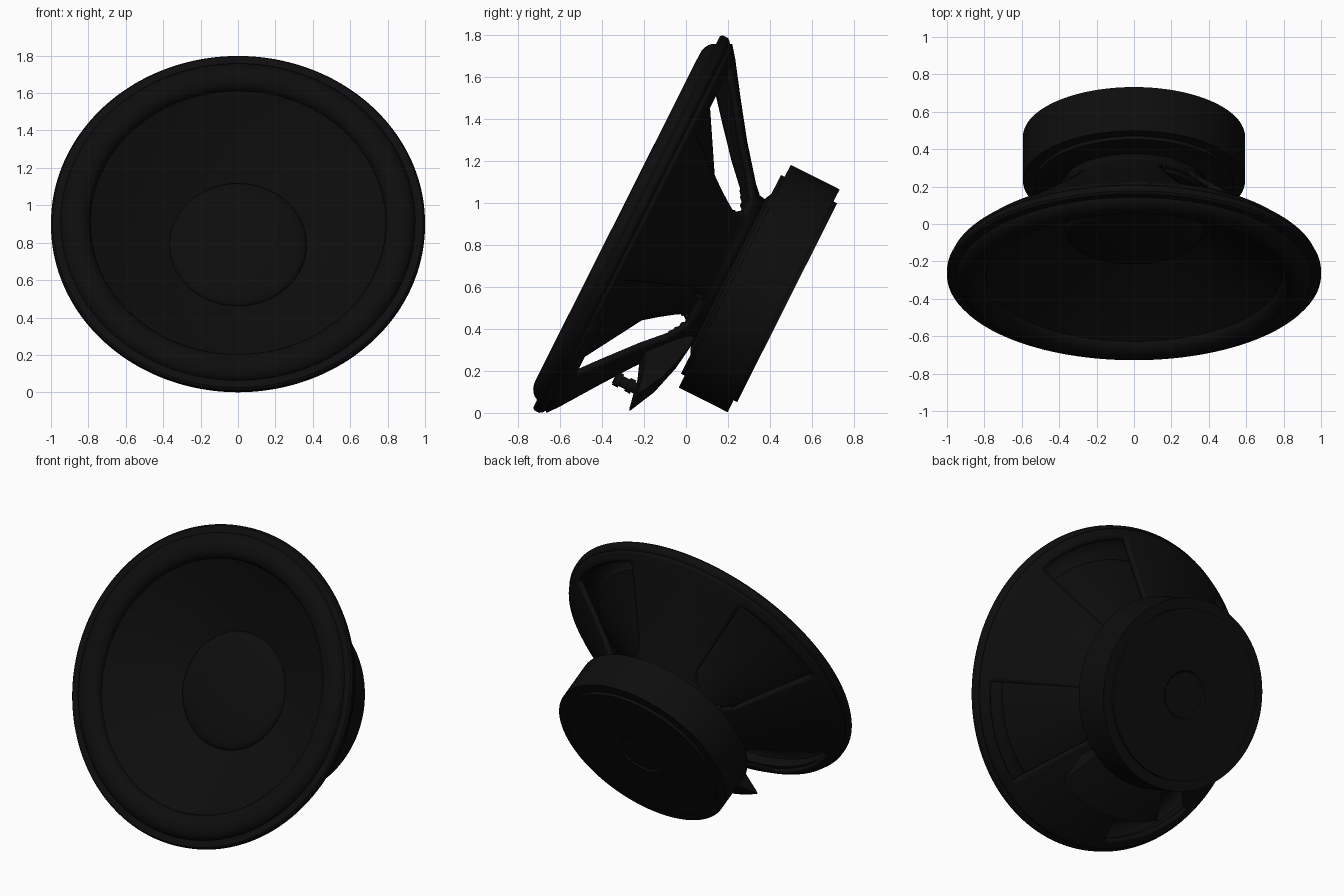
import bpy, bmesh, math
from mathutils import Vector

if "Cube" in bpy.data.objects:
    bpy.data.objects.remove(bpy.data.objects["Cube"])

black = bpy.data.materials.new("soft_black")
black.use_nodes = True
colour = (0.004, 0.004, 0.004, 1)
black.diffuse_color = colour
black.node_tree.nodes["Principled BSDF"].inputs["Base Color"].default_value = colour

# Parts are modelled around a local axis (+z = front), then tilted together
TILT = math.radians(63.3)
CENTRE = Vector((0, 0.308, 0.613))
STEPS = 180


def finish(name, bm, angle=35):
    bmesh.ops.remove_doubles(bm, verts=bm.verts, dist=1e-5)
    bmesh.ops.recalc_face_normals(bm, faces=bm.faces)
    mesh = bpy.data.meshes.new(name)
    bm.to_mesh(mesh)
    bm.free()
    mesh.shade_smooth()
    mesh.set_sharp_from_angle(angle=math.radians(angle))
    mesh.materials.append(black)
    ob = bpy.data.objects.new(name, mesh)
    bpy.context.collection.objects.link(ob)
    ob.rotation_euler.x = TILT
    ob.location = CENTRE
    return ob


def lathe(name, profile, closed=True, start=0, sweep=360, skip=None):
    """Turn a (radius, height) profile round the axis; angle 0 is up."""
    bm = bmesh.new()
    full = sweep == 360
    steps = STEPS * sweep // 360
    rings = []
    for i in range(steps if full else steps + 1):
        t = math.radians(start + sweep * i / steps)
        rings.append([bm.verts.new((r * math.sin(t), r * math.cos(t), h))
                      for r, h in profile])
    n = len(profile)
    for i in range(steps):
        a, b = rings[i], rings[(i + 1) % len(rings)]
        for j in range(n if closed else n - 1):
            k = (j + 1) % n
            mid = start + sweep * (i + 0.5) / steps
            if skip and skip(mid, (profile[j][0] + profile[k][0]) / 2):
                continue
            bm.faces.new((a[j], a[k], b[k], b[j]))
    if not full:
        bm.faces.new(rings[0])
        bm.faces.new(rings[-1])
    # Collapse faces that touch the axis
    bmesh.ops.dissolve_degenerate(bm, dist=1e-5, edges=bm.edges)
    return finish(name, bm)


def arc(r0, r1, base, height, steps=12):
    """Half-round bump between two radii."""
    mid, half = (r0 + r1) / 2, (r1 - r0) / 2
    return [(mid - half * math.cos(math.pi * i / steps),
             base + height * math.sin(math.pi * i / steps))
            for i in range(steps + 1)]


# Outer mounting rim
lathe("basket_rim", [(0.92, 0.60), (0.97, 0.598), (0.99, 0.61), (1.0, 0.625),
                     (1.0, 0.65), (0.99, 0.662), (0.92, 0.662)])

# Basket wall with four windows between broad arms
key = [(0.975, 0.605), (0.92, 0.562), (0.76, 0.452), (0.595, 0.335),
       (0.43, 0.204), (0.385, 0.159), (0.375, 0.11)]
wall = [key[0]]
for (r0, h0), (r1, h1) in zip(key, key[1:]):
    parts = max(1, round((r0 - r1) / 0.02))
    wall += [(r0 + (r1 - r0) * i / parts, h0 + (h1 - h0) * i / parts)
             for i in range(1, parts + 1)]


def in_window(angle, radius):
    if not 0.40 < radius < 0.92:
        return False
    half = 20
    if radius < 0.5:
        half = 20 * math.sqrt(max(0, 1 - ((0.5 - radius) / 0.1) ** 2))
    return abs((angle - 36 + 45) % 90 - 45) < half


basket = lathe("basket_wall", wall, closed=False, skip=in_window)
solid = basket.modifiers.new("thickness", "SOLIDIFY")
solid.thickness = 0.03
solid.offset = 0

# Basket floor with spider
lathe("basket_floor", [(0, 0.10), (0.39, 0.10), (0.39, 0.16), (0.37, 0.20), (0, 0.20)])

# Cone and half-roll surround as one thin turned sheet
roll = arc(0.79, 0.95, 0.65, 0.06)
under = [(r, h - 0.025) for r, h in reversed(roll)]
lathe("cone_and_surround", [(0.35, 0.385), (0.367, 0.39)] + roll + under
      + [(0.363, 0.372), (0.25, 0.19), (0.23, 0.19)])

# Dust cap
cap = [(0.367 * math.cos(math.pi * i / 20), 0.392 + 0.06 * math.sin(math.pi * i / 20))
       for i in range(11)]
lathe("dust_cap", cap + [(0, 0.37), (0.36, 0.37)])

# Magnet and its two steel plates
lathe("front_plate", [(0, 0.12), (0.40, 0.12), (0.43, 0.105), (0.53, 0.105),
                      (0.53, 0.07), (0, 0.07)])
lathe("magnet", [(0.1, 0.085), (0.594, 0.085), (0.594, -0.176), (0.1, -0.176)])
lathe("back_plate", [(0, -0.10), (0.53, -0.10), (0.53, -0.195), (0.15, -0.195),
                     (0.14, -0.185), (0, -0.185)])

# Terminal bracket, a flared wedge under the bottom arm
lathe("terminal_bracket", [(0.38, 0.12), (0.52, 0.139), (0.665, 0.179), (0.80, 0.244),
                           (0.79, 0.25), (0.65, 0.277), (0.575, 0.305), (0.38, 0.16)],
      start=152, sweep=56)


# Terminal posts with collars
for side, x in (("left", 0.1), ("right", -0.1)):
    bm = bmesh.new()
    for radius, low, high in ((0.026, 0.26, 0.38), (0.035, 0.28, 0.31), (0.035, 0.345, 0.375)):
        made = bmesh.ops.create_cone(bm, cap_ends=True, segments=24, radius1=radius,
                                     radius2=radius, depth=high - low)
        bmesh.ops.translate(bm, verts=made["verts"], vec=(x, -0.69, (low + high) / 2))
    finish(side + "_terminal", bm)
